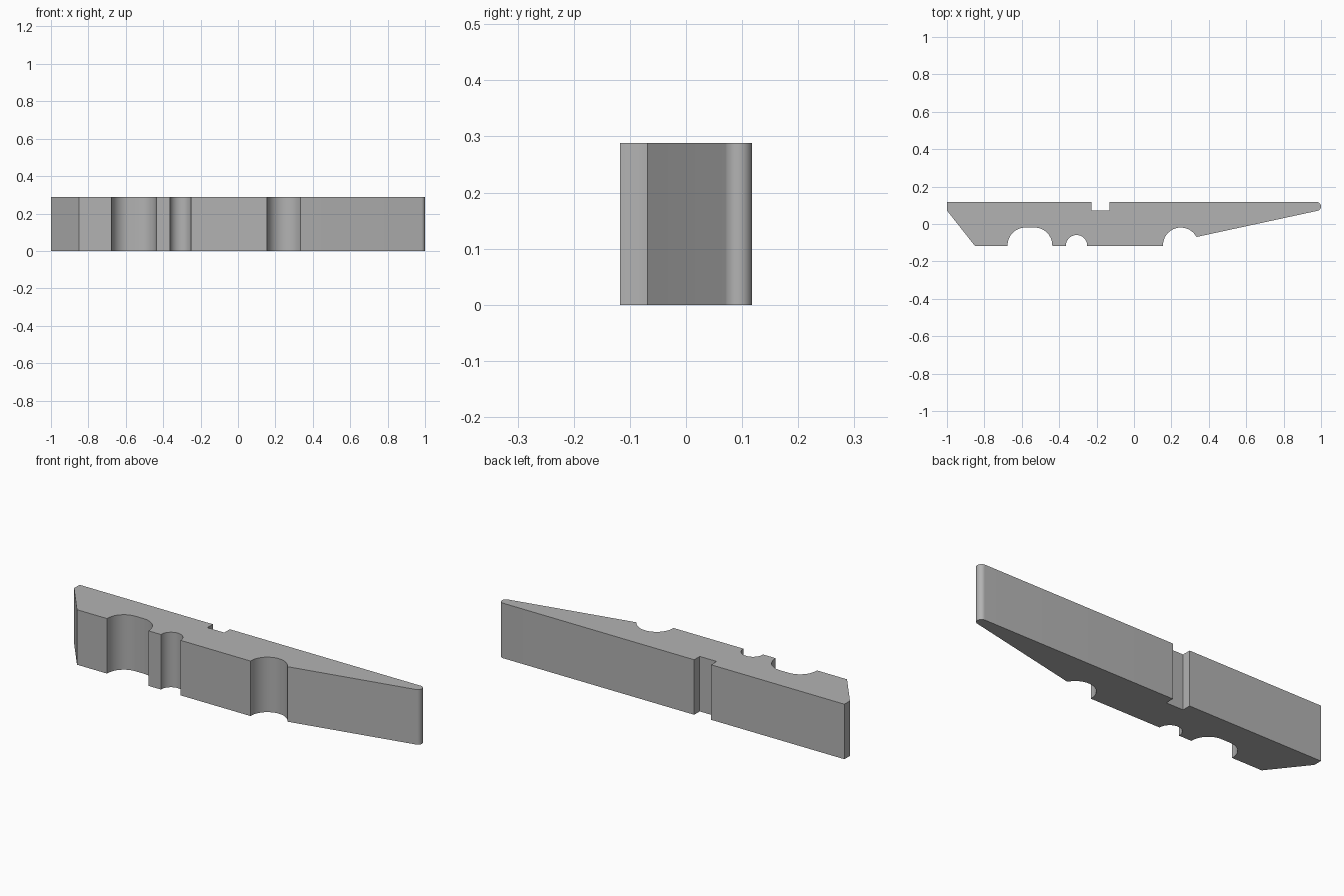
import bpy, bmesh, math

cube = bpy.data.objects.get("Cube")
if cube:
    bpy.data.objects.remove(cube, do_unlink=True)

HEIGHT = 0.288
BACK, FRONT = 0.118, -0.118


def arc(cx, cy, r, start, end, steps=16):
    """Points along a circular arc, angles in degrees."""
    angles = [math.radians(start + (end - start) * i / steps) for i in range(steps + 1)]
    return [(cx + r * math.cos(a), cy + r * math.sin(a)) for a in angles]


# Outline, counter-clockwise: chamfered grip end along the front
outline = [(-1, BACK), (-1, 0.072), (-0.85, FRONT)]
# Wide jaw groove with a flat middle
outline += [(-0.676, FRONT)] + arc(-0.581, -0.114, 0.095, 180, 90)
outline += arc(-0.532, -0.114, 0.095, 90, 0) + [(-0.437, FRONT)]
# Small round groove
outline += arc(-0.307, FRONT + 0.002, 0.057, 182, -2, 24)
# Spring groove, cut short by the tapered handle
outline += [(0.155, FRONT)] + arc(0.25, -0.114, 0.095, 180, 28, 24)
# Rounded handle tip
outline += arc(0.976, 0.094, 0.024, -78, 90)
# Square notch in the back
outline += [(-0.13, BACK), (-0.13, 0.072), (-0.228, 0.072), (-0.228, BACK)]

# Extrude the outline into the solid
bm = bmesh.new()
base = bm.faces.new([bm.verts.new((x, y, 0)) for x, y in outline])
top = bmesh.ops.extrude_face_region(bm, geom=[base], use_keep_orig=True)
bmesh.ops.translate(bm, vec=(0, 0, HEIGHT),
                    verts=[v for v in top["geom"] if isinstance(v, bmesh.types.BMVert)])
bmesh.ops.recalc_face_normals(bm, faces=bm.faces)
mesh = bpy.data.meshes.new("clothespin_half")
bm.to_mesh(mesh)
bm.free()

# Plain grey material
grey = bpy.data.materials.new("plain grey")
grey.use_nodes = True
colour = (0.45, 0.45, 0.45, 1)
grey.diffuse_color = colour
grey.node_tree.nodes["Principled BSDF"].inputs["Base Color"].default_value = colour
mesh.materials.append(grey)

pin = bpy.data.objects.new("clothespin_half", mesh)
bpy.context.collection.objects.link(pin)
bpy.context.view_layer.objects.active = pin
pin.select_set(True)
bpy.ops.object.shade_smooth_by_angle(angle=math.radians(30))
